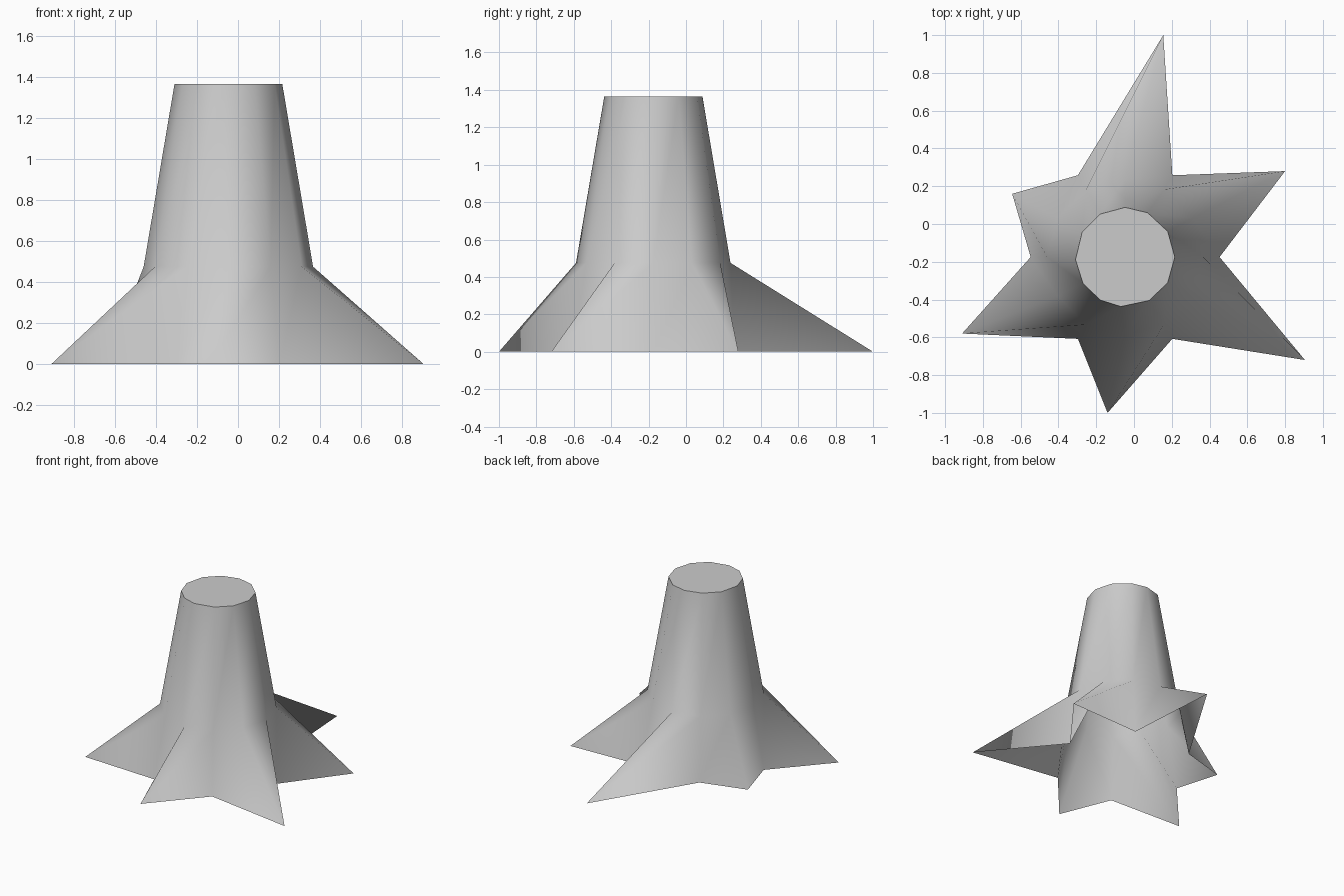
import bpy
import bmesh
from math import cos, sin, radians
from mathutils import Vector

cube = bpy.data.objects.get("Cube")
if cube:
    bpy.data.objects.remove(cube, do_unlink=True)

SIDES = 12
CENTRE = Vector((-0.047, -0.175, 0))
ROOT_TIPS = [(0.8, 0.28), (0.155, 1.0), (-0.645, 0.16),
             (-0.91, -0.58), (-0.14, -1.0), (0.905, -0.72)]
# Slightly uneven cut rim, as offsets of angle in degrees
RIM_WOBBLE = [0, 1, 3, 0, 0, 0, 3, 2, 0, -5, -1, -1]


def polar(radius, degrees, z):
    a = radians(degrees)
    return CENTRE + Vector((radius * cos(a), radius * sin(a), z))


grey = bpy.data.materials.new("plain grey")
grey.use_nodes = True
colour = (0.6, 0.6, 0.6, 1)
grey.diffuse_color = colour
grey.node_tree.nodes["Principled BSDF"].inputs["Base Color"].default_value = colour

bm = bmesh.new()

# Ground ring: valleys alternate with pointed root tips
base = []
for i in range(SIDES):
    if i % 2:
        x, y = ROOT_TIPS[i // 2]
        base.append(bm.verts.new((x, y, 0)))
    else:
        base.append(bm.verts.new(polar(0.5, i * 30, 0)))

# Collar above the roots and the cut rim
collar = [bm.verts.new(polar(0.413, i * 30, 0.475)) for i in range(SIDES)]
rim = [bm.verts.new(polar(0.263, i * 30 + RIM_WOBBLE[i], 1.365))
       for i in range(SIDES)]

# Smooth side walls, open underneath
for low, high in ((base, collar), (collar, rim)):
    for i in range(SIDES):
        j = (i + 1) % SIDES
        for tri in ((low[i], low[j], high[j]), (low[i], high[j], high[i])):
            bm.faces.new(tri).smooth = True

# Flat cut top with a crisp edge
top = bm.faces.new(rim)
for edge in top.edges:
    edge.smooth = False

bm.normal_update()
mesh = bpy.data.meshes.new("tree_stump")
bm.to_mesh(mesh)
bm.free()
mesh.materials.append(grey)
stump = bpy.data.objects.new("tree_stump", mesh)
bpy.context.collection.objects.link(stump)
